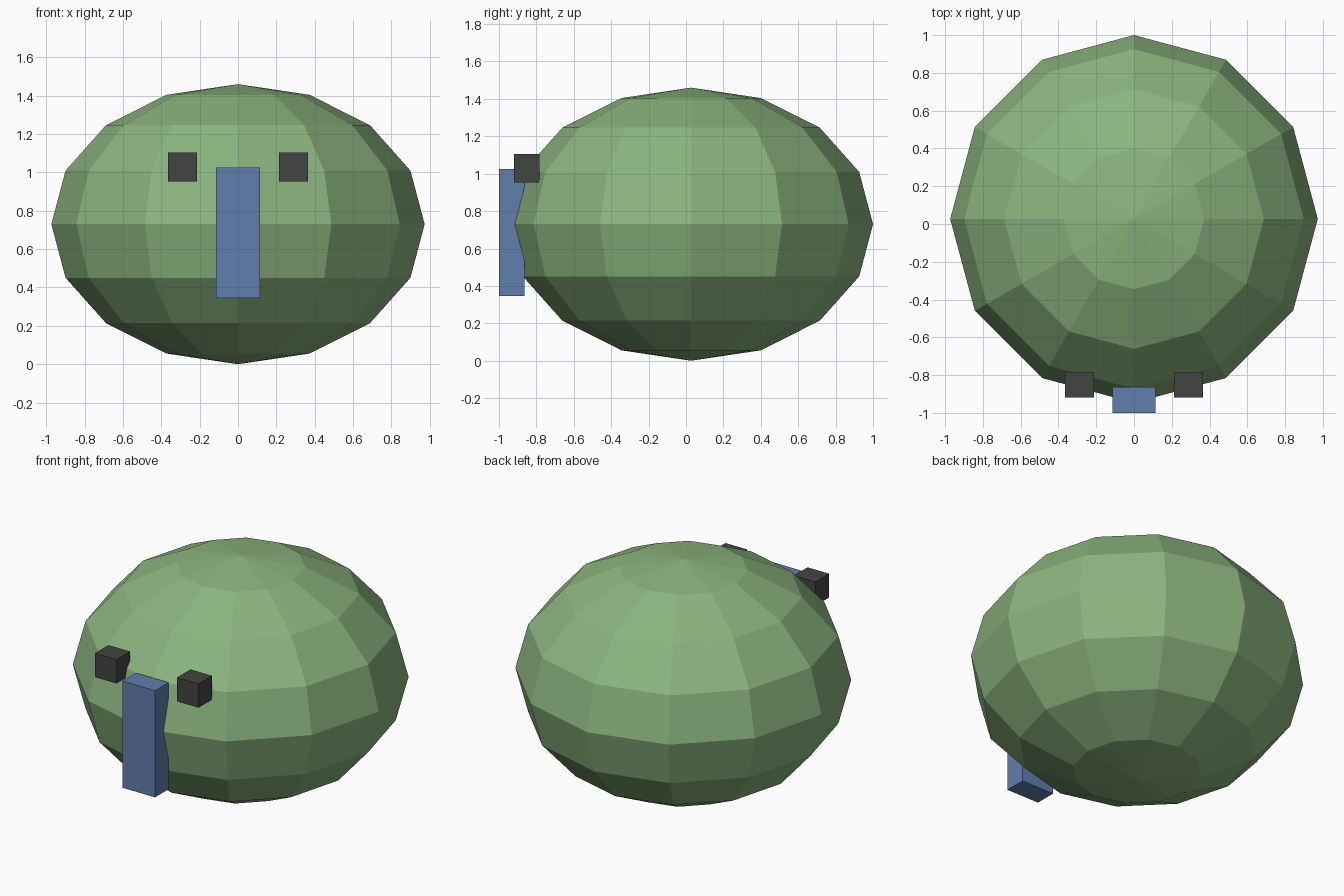
import bpy

if "Cube" in bpy.data.objects:
    bpy.data.objects.remove(bpy.data.objects["Cube"])


def material(name, color):
    mat = bpy.data.materials.new(name)
    mat.diffuse_color = (*color, 1)
    mat.use_nodes = True
    mat.node_tree.nodes["Principled BSDF"].inputs["Base Color"].default_value = mat.diffuse_color
    return mat


def box(name, low, high, mat):
    center = [(a + b) / 2 for a, b in zip(low, high)]
    bpy.ops.mesh.primitive_cube_add(size=1, location=center)
    obj = bpy.context.object
    obj.name = name
    obj.scale = [b - a for a, b in zip(low, high)]
    bpy.ops.object.transform_apply(location=False, rotation=False, scale=True)
    obj.data.materials.append(mat)
    return obj


green = material("green", (0.26, 0.46, 0.21))
blue = material("blue", (0.12, 0.21, 0.42))
dark = material("dark", (0.055, 0.06, 0.055))

# Squashed low-poly body
bpy.ops.mesh.primitive_uv_sphere_add(segments=12, ring_count=8, radius=1,
                                     location=(0, 0.027, 0.73))
body = bpy.context.object
body.name = "body"
body.scale = (0.973, 0.973, 0.73)
bpy.ops.object.transform_apply(location=False, rotation=False, scale=True)
body.data.materials.append(green)

# Long flat nose on the front
box("nose", (-0.115, -1.0, 0.345), (0.115, -0.864, 1.025), blue)

# Pair of square eyes
for side, name in ((-1, "eye_left"), (1, "eye_right")):
    x = side * 0.289
    box(name, (x - 0.076, -0.919, 0.952), (x + 0.076, -0.783, 1.104), dark)
